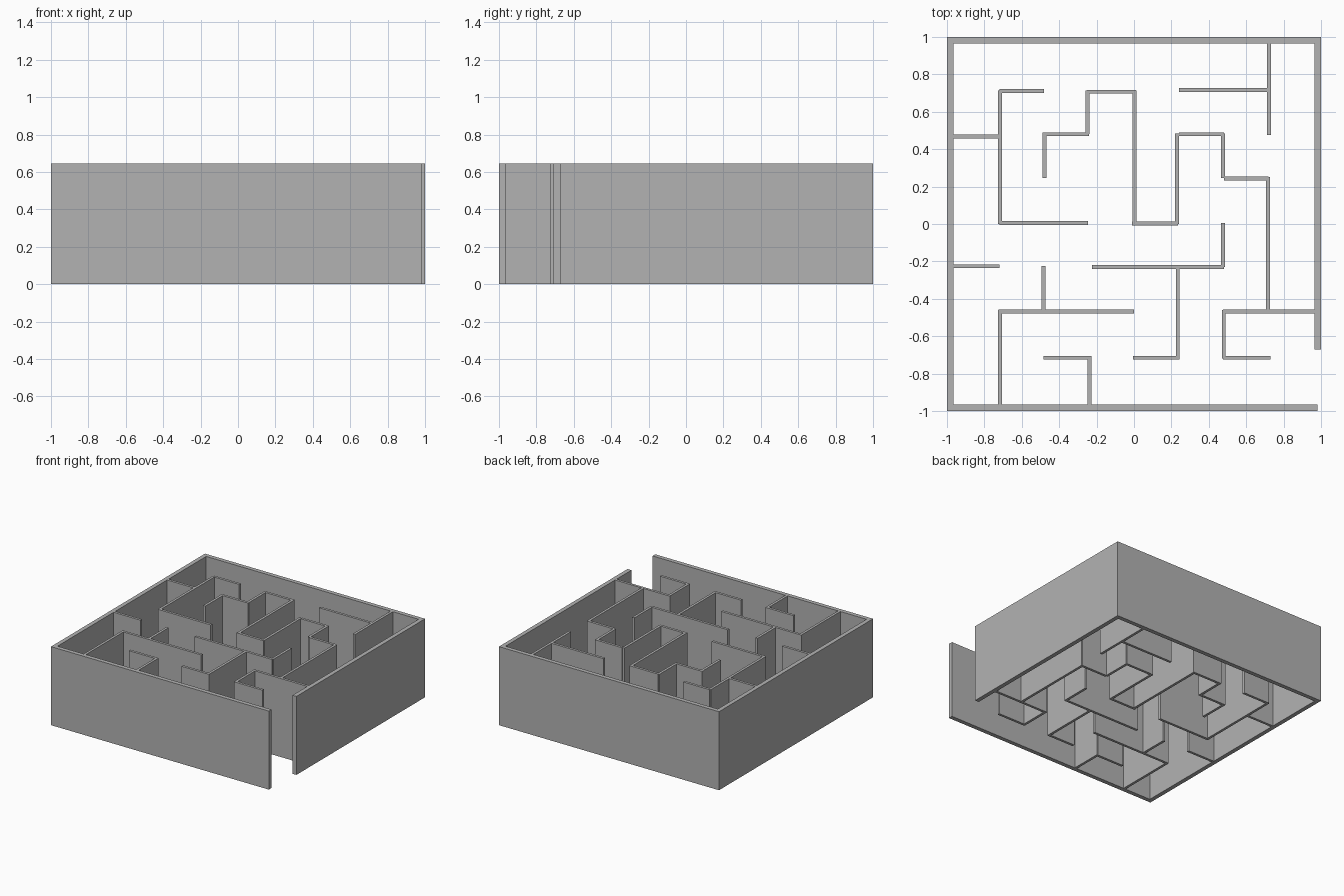
import bpy
import bmesh
from mathutils import Matrix, Vector

HEIGHT = 0.645
OUTER = 0.035      # thickness of the boundary walls
INNER = 0.021      # thickness of the partitions
INSIDE = 1 - OUTER

default_cube = bpy.data.objects.get("Cube")
if default_cube:
    bpy.data.objects.remove(default_cube, do_unlink=True)

# Single plain grey for the whole maze
grey = bpy.data.materials.new("wall_grey")
grey.use_nodes = True
colour = (0.45, 0.45, 0.45, 1)
grey.diffuse_color = colour
grey.node_tree.nodes["Principled BSDF"].inputs["Base Color"].default_value = colour


def wall(name, x_start, x_end, y_start, y_end):
    """Upright full-height slab covering the given footprint."""
    size = Vector((x_end - x_start, y_end - y_start, HEIGHT))
    centre = Vector(((x_start + x_end) / 2, (y_start + y_end) / 2, HEIGHT / 2))
    bm = bmesh.new()
    bmesh.ops.create_cube(bm, size=1, matrix=Matrix.Diagonal(size).to_4x4())
    mesh = bpy.data.meshes.new(name)
    bm.to_mesh(mesh)
    bm.free()
    mesh.materials.append(grey)
    obj = bpy.data.objects.new(name, mesh)
    obj.location = centre
    bpy.context.scene.collection.objects.link(obj)
    return obj


# Boundary, with the entrance gap at the front end of the +x side
wall("outer_wall_right", -1, -INSIDE, -INSIDE, INSIDE)
wall("outer_wall_back", -1, 1, INSIDE, 1)
wall("outer_wall_left", INSIDE, 1, -0.67, INSIDE)
wall("outer_wall_front", -1, 0.98, -1, -INSIDE)

# Partitions running side to side: start x, end x, y
crosswise = [
    (0.24, 0.73, 0.717),
    (-0.72, -0.48, 0.712),
    (-0.25, 0.01, 0.707),
    (-0.49, -0.24, 0.48),
    (0.24, 0.48, 0.48),
    (-INSIDE, -0.72, 0.468),
    (0.48, 0.72, 0.244),
    (-0.72, -0.245, 0.006),
    (-0.01, 0.235, 0.003),
    (-INSIDE, -0.72, -0.226),
    (-0.225, 0.48, -0.231),
    (-0.725, 0, -0.468),
    (0.475, INSIDE, -0.468),
    (-0.485, -0.235, -0.715),
    (-0.005, 0.235, -0.715),
    (0.475, 0.73, -0.715),
]

# Partitions running front to back: start y, end y, x
lengthwise = [
    (0, 0.715, -0.717),
    (-INSIDE, -0.46, -0.717),
    (-0.468, -0.225, -0.484),
    (0.245, 0.48, -0.478),
    (0.48, 0.715, -0.248),
    (-INSIDE, -0.705, -0.238),
    (-0.005, 0.715, 0.003),
    (0, 0.485, 0.229),
    (-0.725, -0.235, 0.234),
    (0.245, 0.485, 0.475),
    (-0.23, 0.005, 0.475),
    (-0.72, -0.46, 0.48),
    (-0.468, 0.25, 0.716),
    (0.475, INSIDE, 0.722),
]

half = INNER / 2
for start, end, y in crosswise:
    wall("crosswise_partition", start, end, y - half, y + half)
for start, end, x in lengthwise:
    wall("lengthwise_partition", x - half, x + half, start, end)
